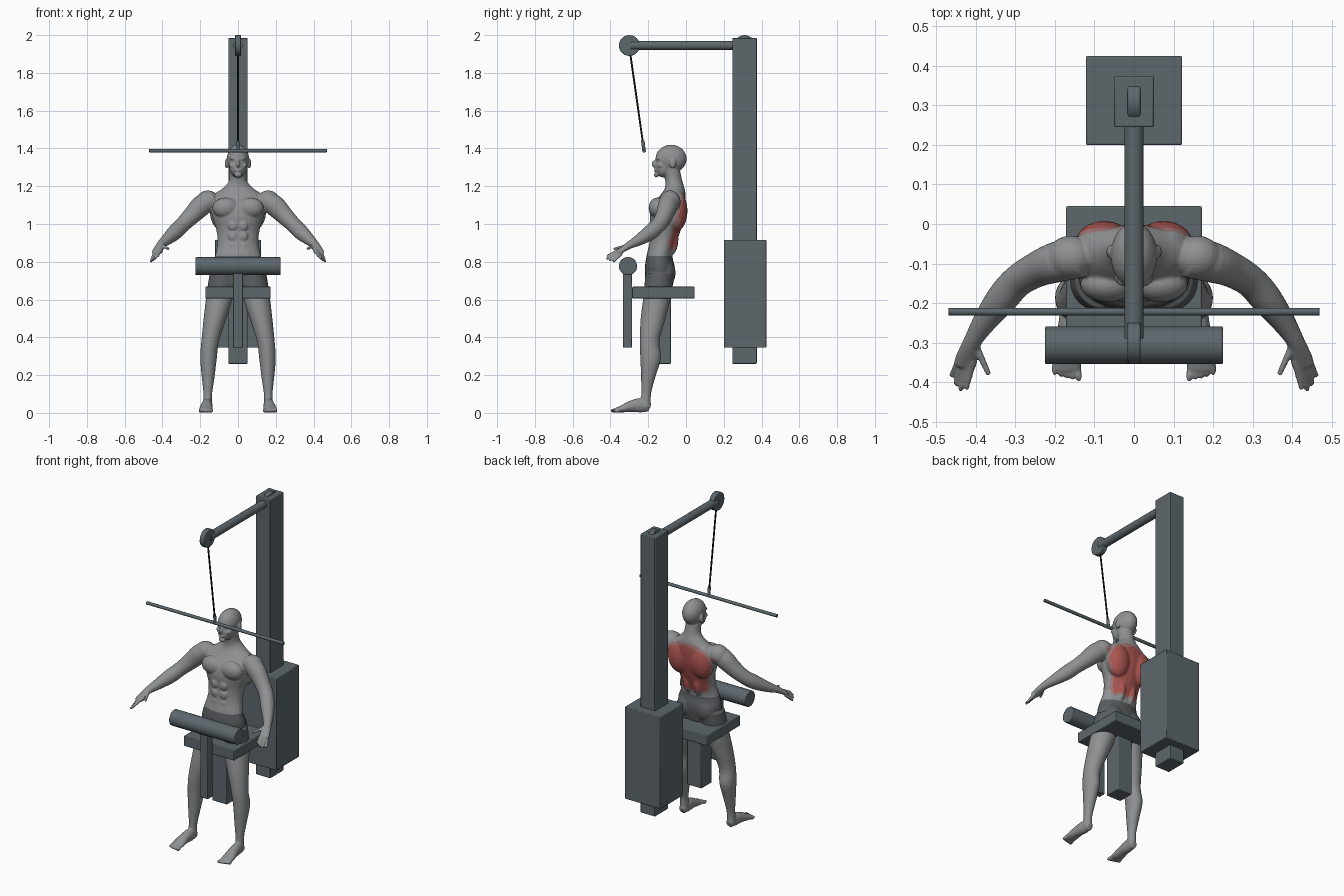
import bpy, bmesh, math
from mathutils import Vector, Matrix

cube = bpy.data.objects.get("Cube")
if cube:
    bpy.data.objects.remove(cube, do_unlink=True)


def material(name, red, green, blue):
    mat = bpy.data.materials.new(name)
    mat.use_nodes = True
    colour = (red, green, blue, 1)
    mat.diffuse_color = colour
    mat.node_tree.nodes["Principled BSDF"].inputs["Base Color"].default_value = colour
    return mat


metal = material("slate_metal", .11, .135, .15)
cable_black = material("cable_black", .01, .01, .01)
skin = material("grey_skin", .27, .28, .285)
shorts = material("dark_shorts", .1, .11, .115)
muscle = material("red_muscle", .4, .09, .08)
muscle_edge = material("faded_red_edge", .33, .17, .165)


def finish(name, bm, mat, bevel=0):
    mesh = bpy.data.meshes.new(name)
    bm.to_mesh(mesh)
    bm.free()
    obj = bpy.data.objects.new(name, mesh)
    bpy.context.collection.objects.link(obj)
    mesh.materials.append(mat)
    if bevel:
        mod = obj.modifiers.new("soft_edges", "BEVEL")
        mod.width = bevel
        mod.segments = 2
        mod.limit_method = "ANGLE"
    bpy.ops.object.select_all(action="DESELECT")
    bpy.context.view_layer.objects.active = obj
    obj.select_set(True)
    bpy.ops.object.shade_smooth_by_angle(angle=math.radians(35))
    return obj


def box(name, low, high, mat=metal):
    low, high = Vector(low), Vector(high)
    bm = bmesh.new()
    place = Matrix.Translation((low + high) / 2) @ Matrix.Diagonal((*(high - low), 1))
    bmesh.ops.create_cube(bm, size=1, matrix=place)
    return finish(name, bm, mat, bevel=.004)


def rod(name, start, end, radius, mat=metal, bevel=0, sides=32):
    start, end = Vector(start), Vector(end)
    axis = end - start
    turn = axis.to_track_quat("Z", "Y").to_matrix().to_4x4()
    bm = bmesh.new()
    bmesh.ops.create_cone(bm, cap_ends=True, segments=sides, radius1=radius, radius2=radius,
                          depth=axis.length, matrix=Matrix.Translation((start + end) / 2) @ turn)
    return finish(name, bm, mat, bevel)


# Machine frame
box("main_post", (-.05, .245, .26), (.05, .375, 1.985))
box("weight_stack", (-.122, .2, .345), (.122, .425, .915))
box("seat", (-.172, -.285, .605), (.172, .045, .668))
box("seat_post", (-.05, -.18, .26), (.05, -.08, .61))
box("thigh_pad_stem", (-.027, -.333, .345), (.027, -.285, .76))
rod("thigh_pad", (-.225, -.307, .777), (.225, -.307, .777), .048, bevel=.004)
rod("top_boom", (0, -.29, 1.945), (0, .26, 1.945), .024)

# Pulleys, cable and pull bar
for name, y in (("front_pulley", -.3), ("rear_pulley", .31)):
    rod(name, (-.016, y, 1.945), (.016, y, 1.945), .055, bevel=.004)
rod("cable", (0, -.295, 1.9), (0, -.228, 1.43), .005, cable_black, sides=12)
rod("cable_clip", (0, -.229, 1.44), (0, -.222, 1.385), .009, sides=12)
rod("pull_bar", (-.47, -.222, 1.388), (.47, -.222, 1.388), .0095, bevel=.002)

# Body, gathered as overlapping volumes and then fused
body = bmesh.new()


def blob(centre, radii, paired=False):
    for side in ((1, -1) if paired else (1,)):
        x, y, z = centre
        place = Matrix.Translation((x * side, y, z)) @ Matrix.Diagonal((*radii, 1))
        bmesh.ops.create_icosphere(body, subdivisions=3, radius=1, matrix=place)


def spline(rows, steps=4):
    rows = [Vector(row) for row in rows]
    ext = [rows[0]] + rows + [rows[-1]]
    for a, b, c, d in zip(ext, ext[1:], ext[2:], ext[3:]):
        for i in range(steps):
            t = i / steps
            yield b + (c - a) * t / 2 + (a - b * 2.5 + c * 2 - d / 2) * t**2 \
                + (b * 1.5 - a / 2 - c * 1.5 + d / 2) * t**3
    yield rows[-1]


def limb(rows, upright=False, paired=True, sides=24):
    """Loft oval rings; each row is x, y, z, width radius, depth radius."""
    rows = list(spline(rows))
    for side in ((1, -1) if paired else (1,)):
        rings = []
        for i, row in enumerate(rows):
            along = (rows[min(i + 1, len(rows) - 1)] - rows[max(i - 1, 0)])[:3]
            along = Vector(along).normalized()
            u, v = Vector((1, 0, 0)), Vector((0, 1, 0))
            if not upright:
                u = along.cross(Vector((0, 0, 1))).normalized()
                v = u.cross(along)
            ring = []
            for k in range(sides):
                angle = math.tau * k / sides
                p = Vector(row[:3]) + u * row[3] * math.cos(angle) + v * row[4] * math.sin(angle)
                ring.append(body.verts.new((p.x * side, p.y, p.z)))
            rings.append(ring)
        faces = [body.faces.new(rings[0]), body.faces.new(rings[-1])]
        for low, high in zip(rings, rings[1:]):
            for k in range(sides):
                n = (k + 1) % sides
                faces.append(body.faces.new((low[k], low[n], high[n], high[k])))
        bmesh.ops.recalc_face_normals(body, faces=faces)


# Torso and neck
limb([(0, -.14, .67, .12, .07), (0, -.138, .76, .14, .08), (0, -.14, .83, .122, .069),
      (0, -.122, .9, .108, .072), (0, -.107, .97, .115, .08), (0, -.1, 1.04, .137, .092),
      (0, -.09, 1.1, .15, .088), (0, -.07, 1.15, .135, .068), (0, -.06, 1.19, .08, .052),
      (0, -.065, 1.23, .048, .045), (0, -.08, 1.3, .046, .045)], upright=True, paired=False)
blob((.066, -.152, 1.085), (.07, .046, .055), True)    # chest
blob((.075, -.052, 1.07), (.075, .06, .11), True)      # back
blob((.035, -.085, .92), (.032, .045, .09), True)      # lower back
blob((.062, -.11, .74), (.066, .055, .07), True)       # glutes
blob((.16, -.085, 1.12), (.062, .056, .058), True)     # shoulders
for z in (.88, .935, .99):
    blob((.027, -.184, z), (.025, .013, .027), True)   # abdomen

# Head
blob((0, -.079, 1.345), (.059, .083, .075))
blob((0, -.118, 1.3), (.046, .048, .054))
blob((0, -.158, 1.26), (.02, .012, .014))              # chin
blob((0, -.166, 1.318), (.01, .017, .02))              # nose
blob((0, -.161, 1.284), (.02, .009, .008))             # lips
blob((.024, -.143, 1.348), (.022, .016, .007), True)   # brows
blob((.03, -.135, 1.31), (.02, .02, .014), True)       # cheeks
blob((.06, -.07, 1.32), (.01, .017, .027), True)       # ears

# Arms and hands
limb([(.13, -.085, 1.135, .05, .045), (.19, -.095, 1.1, .052, .056), (.245, -.115, 1.045, .045, .048),
      (.295, -.145, .995, .041, .041), (.335, -.19, .955, .04, .041), (.38, -.25, .915, .03, .03),
      (.41, -.3, .888, .023, .02), (.425, -.345, .858, .029, .014), (.428, -.362, .848, .026, .01)])
fingers = [((.407, -.345, .866), (.425, -.418, .83)), ((.419, -.352, .857), (.44, -.422, .815)),
           ((.431, -.35, .85), (.452, -.407, .806)), ((.441, -.342, .845), (.462, -.385, .8)),
           ((.4, -.31, .885), (.367, -.382, .868))]
for root, tip in fingers:
    limb([(*root, .01, .01), (*tip, .007, .007)], sides=12)

# Legs and feet
limb([(.075, -.14, .74, .075, .075), (.095, -.152, .62, .073, .073), (.122, -.174, .5, .06, .066),
      (.147, -.193, .38, .047, .052), (.156, -.187, .29, .044, .055), (.158, -.2, .19, .034, .038),
      (.16, -.211, .1, .023, .026), (.162, -.214, .03, .026, .028)], upright=True)
limb([(.16, -.192, .027, .02, .022), (.162, -.235, .04, .027, .038), (.166, -.29, .035, .031, .03),
      (.169, -.335, .022, .036, .02), (.17, -.37, .015, .036, .012)])
for i in range(5):
    blob((.14 + .015 * i, -.382 + .004 * i, .012), (.0085, .018, .011), True)

figure = finish("figure", body, skin)
fuse = figure.modifiers.new("fuse", "REMESH")
fuse.mode = "VOXEL"
fuse.voxel_size = .0045
relax = figure.modifiers.new("relax", "SMOOTH")
relax.factor = .5
relax.iterations = 4
for mod in list(figure.modifiers):
    if mod not in (fuse, relax):
        figure.modifiers.remove(mod)
graph = bpy.context.evaluated_depsgraph_get()
fused = bpy.data.meshes.new_from_object(figure.evaluated_get(graph))
figure.modifiers.clear()
figure.data = fused
fused.materials.clear()
for mat in (skin, shorts, muscle, muscle_edge):
    fused.materials.append(mat)

# Shorts by height; back muscle by a tapering region on the rear
for face in fused.polygons:
    x, y, z = face.center
    x = abs(x)
    face.use_smooth = True
    face.material_index = 0
    inside = min(z - .86, 1.175 - z, y + .03 + (1.12 - z) * .3, .085 + (z - .86) * .4 - x)
    if .66 < z < .832 and x < .25:
        face.material_index = 1
    elif inside > 0:
        face.material_index = 2 if inside > .014 else 3
